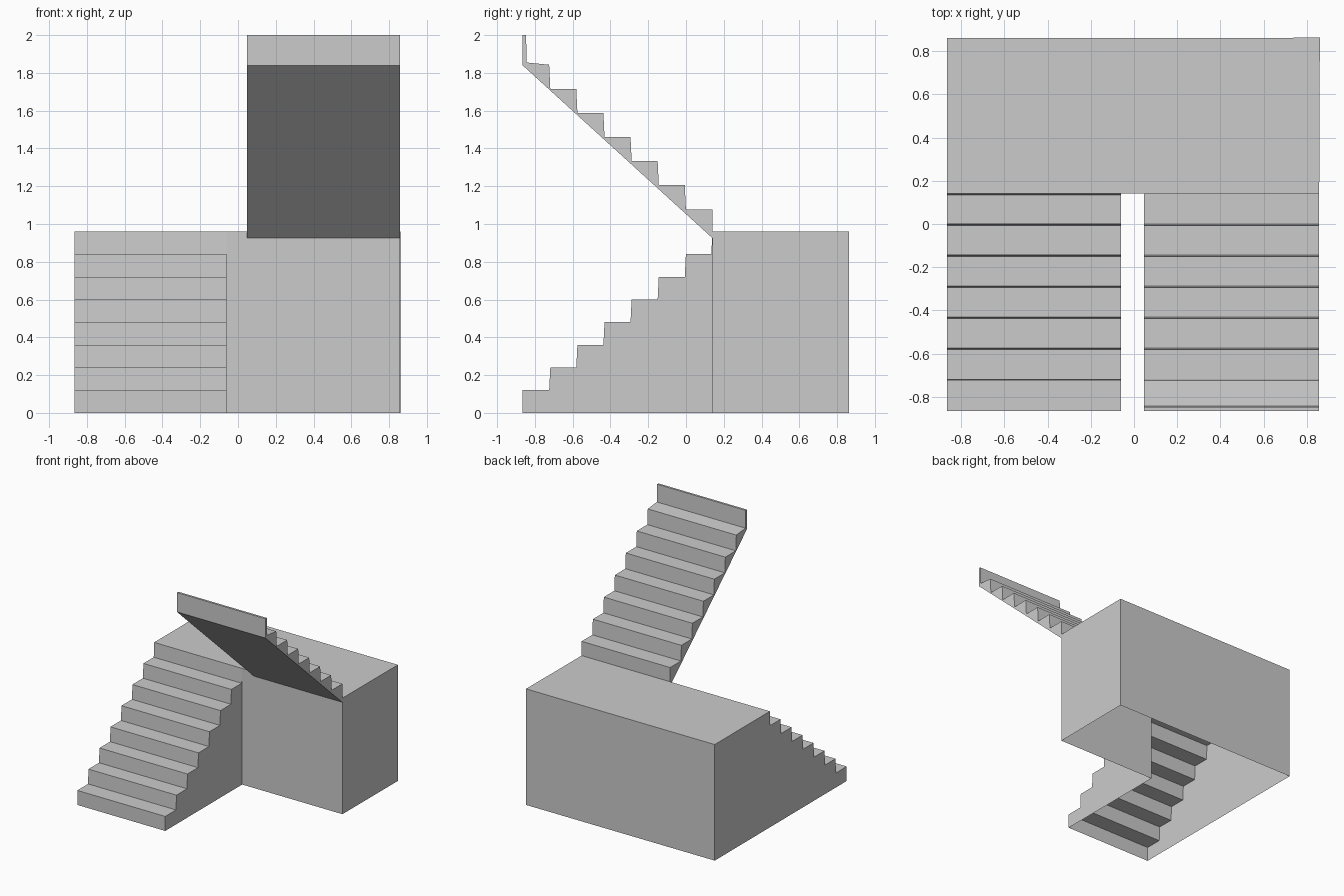
import bpy, bmesh

if "Cube" in bpy.data.objects:
    bpy.data.objects.remove(bpy.data.objects["Cube"])

def extrude(name, outline, lo, hi, axis, skip=(), skip_low_cap=False):
    """Extrude a counter-clockwise outline along x or z, leaving chosen sides open."""
    def place(p, d):
        return (d, p[0], p[1]) if axis == "x" else (p[0], p[1], d)
    bm = bmesh.new()
    a = [bm.verts.new(place(p, lo)) for p in outline]
    b = [bm.verts.new(place(p, hi)) for p in outline]
    n = len(outline)
    for i in range(n):
        if i not in skip:
            j = (i + 1) % n
            bm.faces.new((a[i], a[j], b[j], b[i]))
    bm.faces.new(b)
    if not skip_low_cap:
        bm.faces.new(a[::-1])
    loose = [v for v in bm.verts if not v.link_faces]
    bmesh.ops.delete(bm, geom=loose, context="VERTS")
    mesh = bpy.data.meshes.new(name)
    bm.to_mesh(mesh)
    bm.free()
    obj = bpy.data.objects.new(name, mesh)
    bpy.context.collection.objects.link(obj)
    return obj

RUN = 1.005 / 7      # tread depth
LEAN = 0.003         # risers lean back slightly
FRONT, EDGE = -0.865, 0.14

# Landing: hollow, open underneath and towards the lower flight
extrude("landing",
        [(-0.865, EDGE), (-0.06, EDGE), (0.857, EDGE), (0.86, 0.862), (-0.865, 0.86)],
        0.0, 0.96, "z", skip={0}, skip_low_cap=True)

# Lower flight: hollow, open underneath and at the back
lower = [(FRONT, 0), (EDGE, 0), (EDGE, 0.96), (EDGE - 2 * LEAN, 0.84)]
for k in range(6, 0, -1):
    y = FRONT + RUN * k
    lower += [(y + LEAN, 0.12 * (k + 1)), (y - LEAN, 0.12 * k)] if k < 6 else \
             [(y + LEAN, 0.84), (y - LEAN, 0.72)]
lower.append((FRONT, 0.12))
extrude("lower_flight", lower, -0.865, -0.06, "x", skip={0, 1})

# Upper flight: sloped soffit, seven treads and a thin top riser
upper = [(FRONT, 1.84), (EDGE, 0.925), (EDGE, 1.078)]
for k in range(1, 7):
    y = EDGE - RUN * k
    z = 1.078 + 0.1275 * (k - 1)
    upper += [(y + LEAN, z), (y - LEAN, z + 0.1275)]
upper += [(-0.843, 1.855), (-0.847, 2.0), (FRONT, 2.0), (FRONT, 1.858)]
extrude("upper_flight", upper, 0.047, 0.857, "x")
